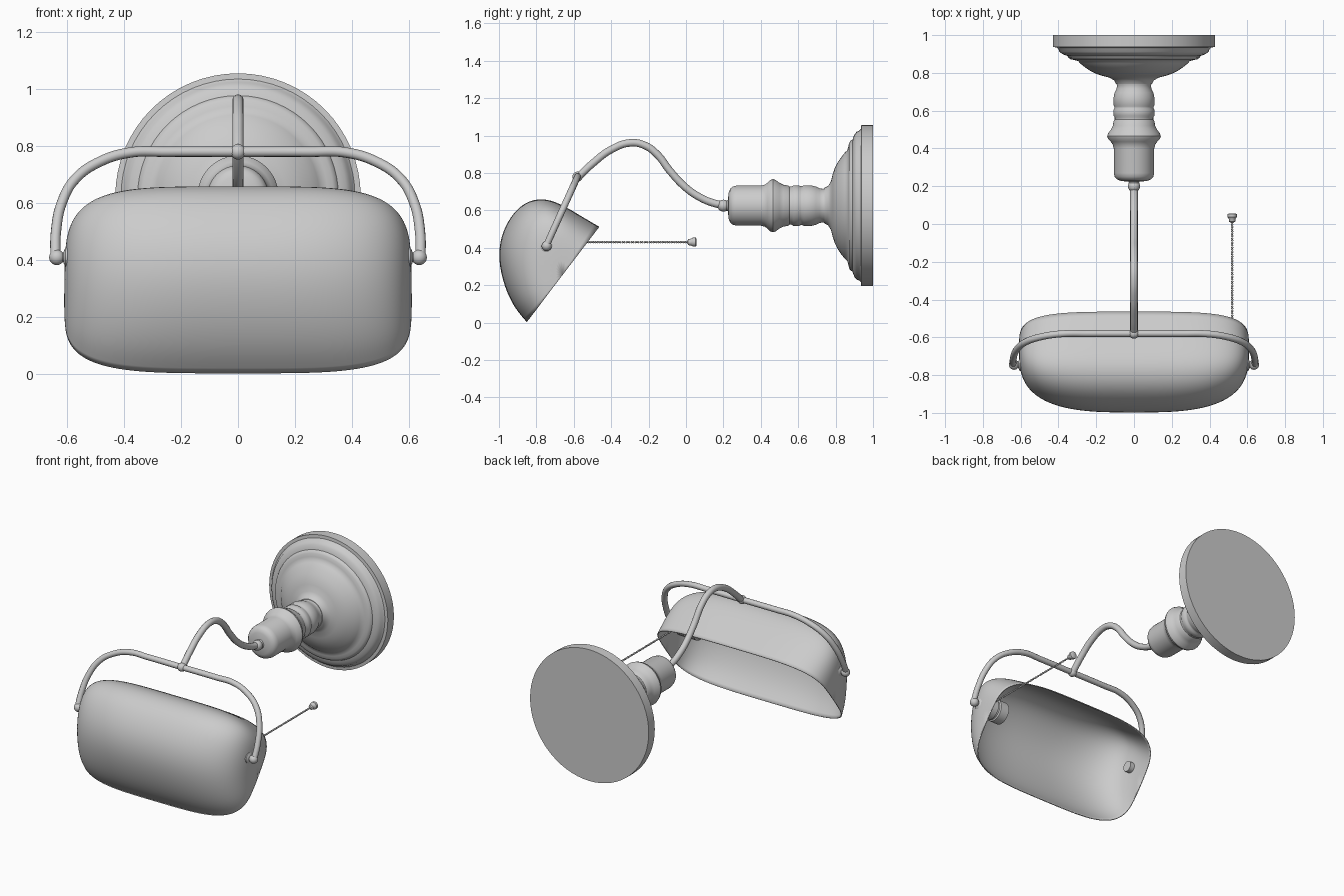
import bpy, bmesh, math
from mathutils import Vector

if "Cube" in bpy.data.objects:
    bpy.data.objects.remove(bpy.data.objects["Cube"])


def finish(ob, angle=35):
    bpy.ops.object.select_all(action='DESELECT')
    bpy.context.view_layer.objects.active = ob
    ob.select_set(True)
    bpy.ops.object.shade_smooth_by_angle(angle=math.radians(angle))
    return ob


def mesh_object(name, bm):
    bmesh.ops.remove_doubles(bm, verts=bm.verts, dist=1e-5)
    bmesh.ops.recalc_face_normals(bm, faces=bm.faces)
    me = bpy.data.meshes.new(name)
    bm.to_mesh(me)
    bm.free()
    ob = bpy.data.objects.new(name, me)
    bpy.context.collection.objects.link(ob)
    return ob


def lathe(name, profile, origin, axis, segs=32):
    """Spin (distance along axis, radius) pairs about an axis."""
    rot = Vector(axis).to_track_quat('Z', 'Y')
    bm = bmesh.new()
    rings = [[bm.verts.new(Vector(origin) + rot @ Vector((
        r * math.cos(k * math.tau / segs), r * math.sin(k * math.tau / segs), h)))
        for k in range(segs)] for h, r in profile]
    for a, b in zip(rings, rings[1:]):
        for k in range(segs):
            j = (k + 1) % segs
            bm.faces.new((a[k], a[j], b[j], b[k]))
    bm.faces.new(rings[0][::-1])
    bm.faces.new(rings[-1])
    return finish(mesh_object(name, bm))


def tube(name, points, radius):
    cu = bpy.data.curves.new(name, 'CURVE')
    cu.dimensions = '3D'
    cu.bevel_depth, cu.bevel_resolution, cu.resolution_u = radius, 4, 8
    cu.use_fill_caps = True
    sp = cu.splines.new('BEZIER')
    sp.bezier_points.add(len(points) - 1)
    for bp, p in zip(sp.bezier_points, points):
        bp.co = p
        bp.handle_left_type = bp.handle_right_type = 'AUTO'
    ob = bpy.data.objects.new(name, cu)
    bpy.context.collection.objects.link(ob)
    bpy.ops.object.select_all(action='DESELECT')
    bpy.context.view_layer.objects.active = ob
    ob.select_set(True)
    bpy.ops.object.convert(target='MESH')
    return finish(bpy.context.object)


def ball(name, loc, r):
    bpy.ops.mesh.primitive_uv_sphere_add(segments=24, ring_count=12, radius=r, location=loc)
    bpy.context.object.name = name
    return finish(bpy.context.object)


AXIS_Z = 0.625

# Round wall plate with stepped moulding
lathe("wall_plate", [
    (1.0, 0.43), (0.937, 0.43), (0.935, 0.41), (0.925, 0.40), (0.912, 0.395),
    (0.90, 0.38), (0.893, 0.362), (0.89, 0.352), (0.88, 0.347), (0.872, 0.335),
    (0.868, 0.315), (0.862, 0.295), (0.85, 0.285), (0.83, 0.26), (0.81, 0.23),
    (0.795, 0.20), (0.785, 0.17), (0.775, 0.13), (0.76, 0.105), (0.74, 0.095)],
    (0, 0, AXIS_Z), (0, 1, 0), 64)

# Turned spindle
lathe("spindle", [
    (0.76, 0.10), (0.735, 0.09), (0.715, 0.092), (0.695, 0.102), (0.67, 0.108),
    (0.63, 0.109), (0.622, 0.104), (0.612, 0.104), (0.604, 0.109), (0.575, 0.109),
    (0.565, 0.102), (0.553, 0.102), (0.545, 0.108), (0.52, 0.112), (0.50, 0.122),
    (0.48, 0.137), (0.465, 0.142), (0.45, 0.137), (0.435, 0.122), (0.42, 0.112),
    (0.40, 0.107), (0.27, 0.107), (0.25, 0.102), (0.236, 0.09), (0.228, 0.07),
    (0.224, 0.03), (0.20, 0.02)], (0, 0, AXIS_Z), (0, 1, 0), 48)
ball("spindle_bead", (0, 0.20, AXIS_Z), 0.032)

# Curved arm
tube("arm", [(0, y, z) for y, z in [
    (0.22, 0.625), (0.15, 0.638), (0.07, 0.672), (-0.005, 0.725), (-0.085, 0.81),
    (-0.155, 0.90), (-0.22, 0.947), (-0.295, 0.961), (-0.40, 0.925), (-0.50, 0.85),
    (-0.58, 0.775)]], 0.02)
ball("arm_joint", (0, -0.58, 0.78), 0.027)

# Yoke holding both ends of the shade
half = [(0.64, 0.41), (0.638, 0.50), (0.618, 0.60), (0.57, 0.685), (0.485, 0.745),
        (0.375, 0.778), (0.25, 0.78)]
full = half + [(0, 0.78)] + [(-x, z) for x, z in reversed(half)]
tube("yoke", [(x, -0.58 - 0.452 * (0.78 - z), z) for x, z in full], 0.018)

# Shade: cross-section (across opening, depth, corner squareness) lofted along x
section = [(-0.317, 0, 4), (-0.298, 0.097, 3.6), (-0.24, 0.21, 3.2), (-0.146, 0.322, 3),
           (-0.037, 0.388, 3.1), (0.076, 0.409, 3.5), (0.18, 0.397, 4),
           (0.258, 0.334, 4.6), (0.29, 0.24, 4.8), (0.303, 0.116, 4.4), (0.317, 0, 4)]
HALF_LEN, STEPS = 0.607, 28
u, n, mid = Vector((0, 0.606, 0.795)), Vector((0, -0.795, 0.606)), Vector((0, -0.6575, 0.2575))
bm = bmesh.new()
rows = []
for i in range(STEPS + 1):
    a = math.sin(math.pi * (i / STEPS - 0.5))
    t = math.copysign(abs(a) ** 0.7, a) if 0 < i < STEPS else round(a)
    row = []
    for pu, pn, p in section:
        s = max(0, 1 - abs(t) ** p) ** (1 / p)
        row.append(bm.verts.new(mid + u * pu * s + n * pn * s + Vector((t * HALF_LEN, 0, 0))))
    rows.append(row)
for r0, r1 in zip(rows, rows[1:]):
    for k in range(len(section) - 1):
        bm.faces.new((r0[k], r0[k + 1], r1[k + 1], r1[k]))
shade = mesh_object("shade", bm)
sub = shade.modifiers.new("smooth", 'SUBSURF')
sub.levels = sub.render_levels = 2
sol = shade.modifiers.new("thickness", 'SOLIDIFY')
sol.thickness, sol.offset = 0.006, 0
for poly in shade.data.polygons:
    poly.use_smooth = True

# Pivot knobs at both ends of the shade
PY, PZ = -0.745, 0.41
for side, s in (("right", 1), ("left", -1)):
    lathe("pivot_knob_" + side, [
        (0.57, 0.034), (0.604, 0.034), (0.608, 0.028), (0.612, 0.017), (0.62, 0.017),
        (0.624, 0.022), (0.648, 0.022), (0.655, 0.014)], (0, PY, PZ), (s, 0, 0), 24)
    ball("pivot_hub_" + side, (s * 0.635, PY, PZ), 0.027)

# Lamp socket inside the right end
lathe("lamp_socket", [
    (0.59, 0.045), (0.565, 0.05), (0.55, 0.068), (0.50, 0.07), (0.495, 0.062),
    (0.485, 0.062), (0.48, 0.07), (0.42, 0.07), (0.415, 0.058), (0.45, 0.055)],
    (0, PY, PZ), (1, 0, 0))

# Beaded pull chain with end weight
bm = bmesh.new()
for i in range(61):
    made = bmesh.ops.create_icosphere(bm, subdivisions=1, radius=0.0068)
    bmesh.ops.translate(bm, verts=made["verts"], vec=(0.52, -0.70 + 0.012 * i, 0.43))
finish(mesh_object("pull_chain", bm), 60)
lathe("pull_weight", [(0.008, 0.008), (0.012, 0.016), (0.03, 0.019), (0.036, 0.024),
                      (0.052, 0.024), (0.056, 0.018)], (0.52, 0, 0.43), (0, 1, 0), 20)
